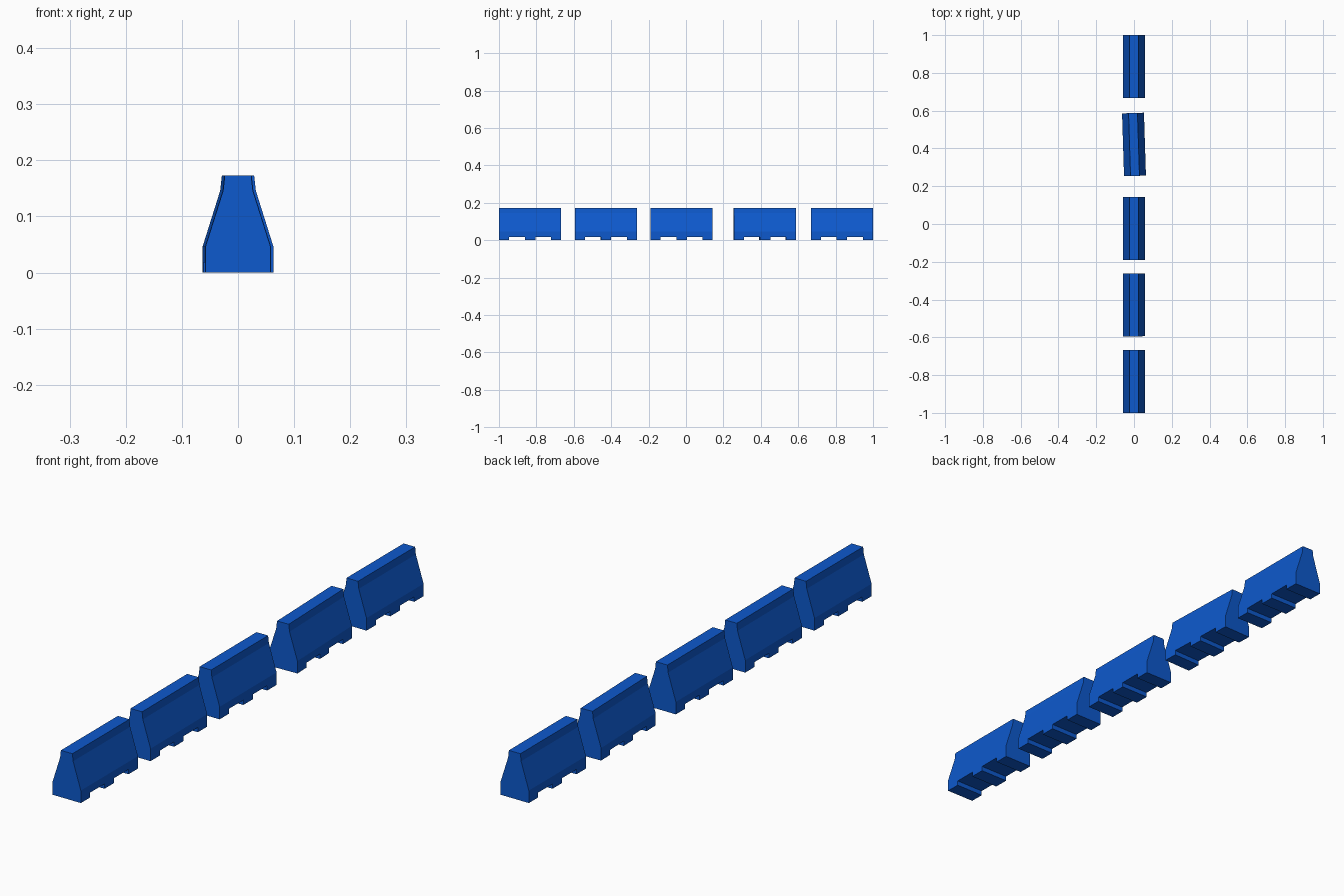
import bpy, bmesh, math

if "Cube" in bpy.data.objects:
    bpy.data.objects.remove(bpy.data.objects["Cube"])

blue = bpy.data.materials.new("barrier_blue")
blue.diffuse_color = (0.004, 0.10, 0.61, 1)
blue.use_nodes = True
blue.node_tree.nodes["Principled BSDF"].inputs["Base Color"].default_value = blue.diffuse_color

LENGTH = 0.333
# half cross-section (x, z): foot, slope, neck, top
HALF = [(0.058, 0.0), (0.058, 0.046), (0.0265, 0.146), (0.0235, 0.173)]


def prism(name, profile, y0, y1):
    """Extrude an x-z profile along y."""
    bm = bmesh.new()
    face = bm.faces.new([bm.verts.new((x, y0, z)) for x, z in profile])
    ext = bmesh.ops.extrude_face_region(bm, geom=[face])
    verts = [v for v in ext["geom"] if isinstance(v, bmesh.types.BMVert)]
    bmesh.ops.translate(bm, verts=verts, vec=(0, y1 - y0, 0))
    bmesh.ops.recalc_face_normals(bm, faces=bm.faces)
    me = bpy.data.meshes.new(name)
    bm.to_mesh(me)
    bm.free()
    ob = bpy.data.objects.new(name, me)
    bpy.context.collection.objects.link(ob)
    return ob


# master barrier body
profile = HALF + [(-x, z) for x, z in reversed(HALF)]
master = prism("barrier_master", profile, -LENGTH / 2, LENGTH / 2)
master.data.materials.append(blue)

# two forklift slots cut across the foot
cutters = []
for side in (-1, 1):
    ya, yb = sorted((side * 0.028, side * 0.112))
    box = [(-0.1, -0.05), (0.1, -0.05), (0.1, 0.018), (-0.1, 0.018)]
    cutter = prism("slot_cutter", box, ya, yb)
    cutter.hide_render = True
    mod = master.modifiers.new("slot", 'BOOLEAN')
    mod.operation = 'DIFFERENCE'
    mod.solver = 'EXACT'
    mod.object = cutter
    cutters.append(cutter)

bpy.context.view_layer.update()
deps = bpy.context.evaluated_depsgraph_get()
mesh = bpy.data.meshes.new_from_object(master.evaluated_get(deps))
mesh.name = "barrier"
for ob in cutters + [master]:
    bpy.data.objects.remove(ob)

# row of barriers: (y centre, slight turn in degrees)
ROW = [(-0.8335, 0), (-0.428, 0.3), (-0.024, 0.1), (0.421, 1.8), (0.8335, 0)]
for i, (y, turn) in enumerate(ROW):
    ob = bpy.data.objects.new(f"barrier_{i + 1}", mesh)
    ob.location.y = y
    ob.rotation_euler.z = math.radians(turn)
    bpy.context.collection.objects.link(ob)
